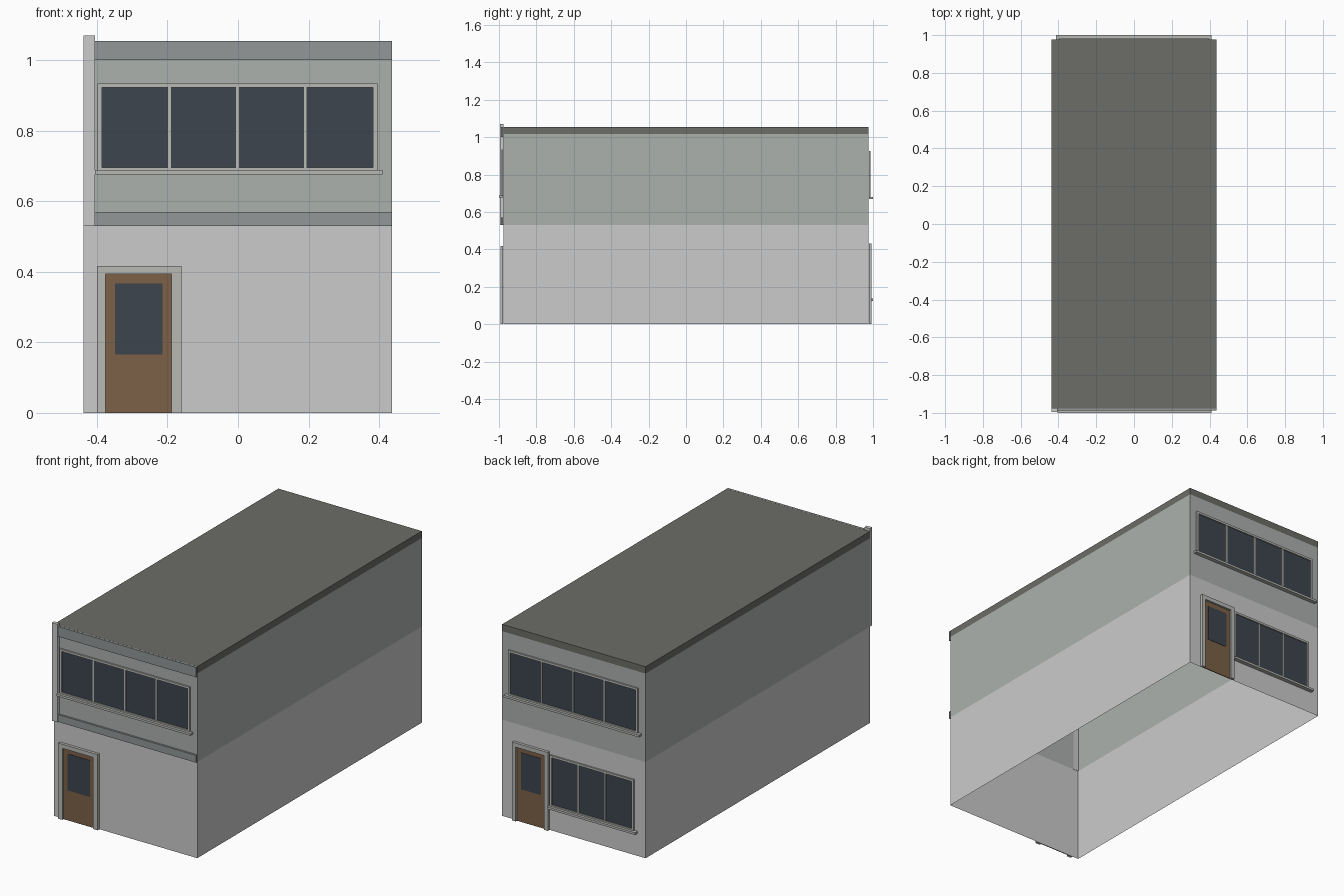
import bpy, bmesh

if "Cube" in bpy.data.objects:
    bpy.data.objects.remove(bpy.data.objects["Cube"])

WALL_Y = 0.977
X0, X1 = -0.438, 0.436


def mat(name, rgb):
    m = bpy.data.materials.new(name)
    m.diffuse_color = (*rgb, 1)
    m.use_nodes = True
    m.node_tree.nodes["Principled BSDF"].inputs["Base Color"].default_value = m.diffuse_color
    return m


LOWER = mat("lower_wall", (0.58, 0.58, 0.55))
UPPER = mat("upper_wall", (0.41, 0.44, 0.42))
BAND = mat("band", (0.29, 0.31, 0.31))
TRIM = mat("trim", (0.48, 0.49, 0.46))
ROOF = mat("roof", (0.15, 0.15, 0.135))
GLASS = mat("glass", (0.045, 0.06, 0.075))
WOOD = mat("wood", (0.2, 0.12, 0.065))


def boxes(name, material, spans):
    """One object from (x0, x1, y0, y1, z0, z1) boxes."""
    bm = bmesh.new()
    for x0, x1, y0, y1, z0, z1 in spans:
        vs = bmesh.ops.create_cube(bm, size=1)["verts"]
        for v in vs:
            v.co.x = x1 if v.co.x > 0 else x0
            v.co.y = max(y0, y1) if v.co.y > 0 else min(y0, y1)
            v.co.z = z1 if v.co.z > 0 else z0
    return finish(name, material, bm)


def finish(name, material, bm):
    me = bpy.data.meshes.new(name)
    bm.to_mesh(me)
    bm.free()
    me.materials.append(material)
    ob = bpy.data.objects.new(name, me)
    bpy.context.collection.objects.link(ob)
    return ob


def wall_ring(name, material, z0, z1):
    """Thin four-sided wall shell, open above and below."""
    bm = bmesh.new()
    pts = [(X0, -WALL_Y), (X1, -WALL_Y), (X1, WALL_Y), (X0, WALL_Y)]
    lo = [bm.verts.new((x, y, z0)) for x, y in pts]
    hi = [bm.verts.new((x, y, z1)) for x, y in pts]
    for i in range(4):
        j = (i + 1) % 4
        bm.faces.new((lo[i], lo[j], hi[j], hi[i]))
    finish(name, material, bm)


def on_wall(side, x0, x1, z0, z1, out):
    """Box span standing off the front (-1) or back (1) wall."""
    return (x0, x1, side * (WALL_Y + 0.0005), side * (WALL_Y + out), z0, z1)


def window(name, side, x0, x1, z0, z1, panes, sill):
    edge, bar = 0.012, 0.008
    xa, xb = x0 + edge, x1 - edge
    frame = [on_wall(side, x0, xa, z0, z1, 0.009),
             on_wall(side, xb, x1, z0, z1, 0.009),
             on_wall(side, xa, xb, z0, z0 + 0.008, 0.009),
             on_wall(side, xa, xb, z1 - edge, z1, 0.009)]
    step = (xb - xa) / panes
    for i in range(1, panes):
        x = xa + i * step
        frame.append(on_wall(side, x - bar / 2, x + bar / 2, z0 + 0.008, z1 - edge, 0.007))
    boxes(name + "_frame", TRIM, frame)
    boxes(name + "_glass", GLASS, [on_wall(side, xa, xb, z0 + 0.008, z1 - edge, 0.003)])
    boxes(name + "_sill", TRIM, [on_wall(side, *sill, z0 - 0.012, z0, 0.023)])


def door(name, side, x0, x1, top, margin_a, margin_b):
    xa, xb = x0 + margin_a, x1 - margin_b
    dt = top - 0.023
    boxes(name + "_frame", TRIM, [
        on_wall(side, x0, xa, 0, top, 0.016),
        on_wall(side, xb, x1, 0, top, 0.016),
        on_wall(side, xa, xb, dt, top, 0.016)])
    boxes(name + "_panel", WOOD, [on_wall(side, xa, xb, 0, dt, 0.005)])
    boxes(name + "_glass", GLASS,
          [on_wall(side, xa + 0.026, xb - 0.026, dt - 0.228, dt - 0.027, 0.007)])


# Shell and roof
wall_ring("ground_floor_walls", LOWER, 0, 0.53)
wall_ring("upper_floor_walls", UPPER, 0.53, 1.017)
boxes("roof_slab", ROOF, [(X0, X1, -WALL_Y, WALL_Y, 1.017, 1.055)])

# Front trim: floor band, cornice band and corner pier
boxes("front_bands", BAND, [on_wall(-1, -0.405, X1, 0.53, 0.57, 0.011),
                            on_wall(-1, -0.405, X1, 1.0, 1.055, 0.011)])
boxes("corner_pier", LOWER, [(X0, -0.405, -0.994, -WALL_Y + 0.002, 0.53, 1.07)])

# Front openings
window("front_window", -1, -0.398, 0.395, 0.688, 0.934, 4, (-0.405, 0.41))
door("front_door", -1, -0.40, -0.16, 0.417, 0.025, 0.028)

# Back openings
window("back_upper_window", 1, -0.395, 0.395, 0.68, 0.927, 4, (-0.413, 0.411))
window("back_lower_window", 1, -0.37, 0.142, 0.136, 0.417, 3, (-0.39, 0.145))
door("back_door", 1, 0.147, 0.365, 0.432, 0.022, 0.022)
